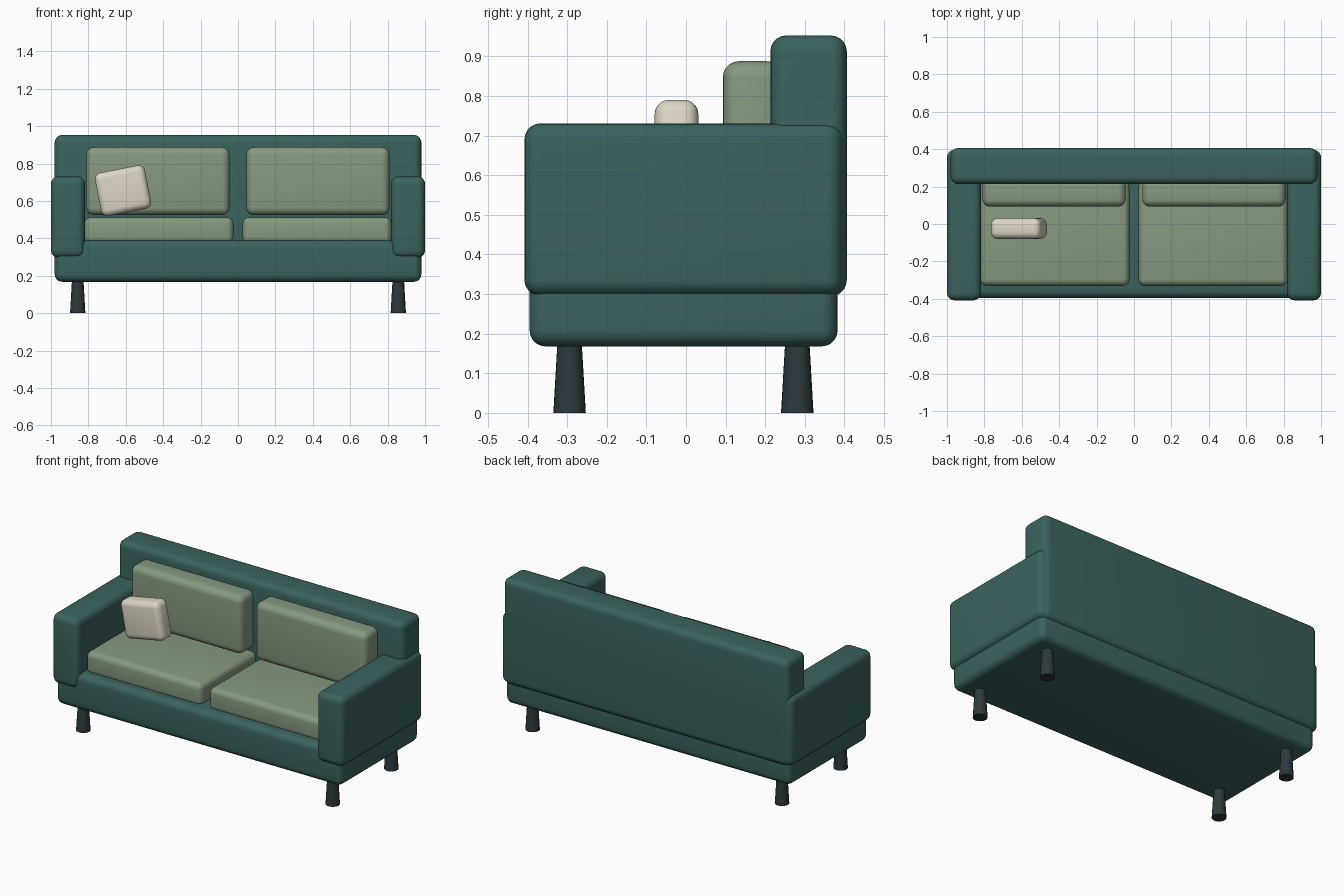
import bpy, math

if "Cube" in bpy.data.objects:
    bpy.data.objects.remove(bpy.data.objects["Cube"])


def material(name, rgb):
    m = bpy.data.materials.new(name)
    m.diffuse_color = (*rgb, 1)
    m.use_nodes = True
    m.node_tree.nodes["Principled BSDF"].inputs["Base Color"].default_value = m.diffuse_color
    return m


TEAL = material("teal fabric", (0.042, 0.125, 0.112))
SAGE = material("sage fabric", (0.24, 0.32, 0.215))
CREAM = material("cream fabric", (0.72, 0.67, 0.56))
DARK = material("dark wood", (0.026, 0.041, 0.047))


def finish(obj, name, mat):
    obj.name = name
    obj.data.materials.append(mat)
    bpy.ops.object.shade_smooth_by_angle(angle=math.radians(35))


def soft_box(name, x, y, z, radius, mat, roll=0):
    """Rounded box from (min, max) ranges, optionally rolled about y."""
    bpy.ops.mesh.primitive_cube_add(size=1)
    obj = bpy.context.object
    obj.scale = [b - a for a, b in (x, y, z)]
    bpy.ops.object.transform_apply(location=False, rotation=False, scale=True)
    obj.location = [(a + b) / 2 for a, b in (x, y, z)]
    obj.rotation_euler.y = roll
    bevel = obj.modifiers.new("round edges", 'BEVEL')
    bevel.width = radius
    bevel.segments = 5
    bpy.ops.object.modifier_apply(modifier=bevel.name)
    finish(obj, name, mat)


# Frame: base and backrest
soft_box("base", (-0.98, 0.98), (-0.395, 0.383), (0.168, 0.392), 0.04, TEAL)
soft_box("backrest", (-0.98, 0.98), (0.213, 0.406), (0.295, 0.953), 0.04, TEAL)

# Arms and cushions, one set per side
for side, s in (("left", -1), ("right", 1)):
    def span(a, b):
        return tuple(sorted((s * a, s * b)))
    soft_box(side + "_arm", span(0.818, 1.0), (-0.408, 0.396), (0.296, 0.731), 0.04, TEAL)
    soft_box(side + "_seat_cushion", span(0.025, 0.82), (-0.331, 0.235), (0.37, 0.513), 0.035, SAGE)
    soft_box(side + "_back_cushion", span(0.045, 0.81), (0.093, 0.245), (0.525, 0.888), 0.04, SAGE)

# Tilted throw pillow
soft_box("throw_pillow", (-0.751, -0.479), (-0.079, 0.031), (0.537, 0.773), 0.035, CREAM,
         roll=math.radians(-11))

# Tapered legs, wider at the floor
for row, y in (("front", -0.294), ("back", 0.281)):
    for side, s in (("left", -1), ("right", 1)):
        bpy.ops.mesh.primitive_cone_add(vertices=24, radius1=0.041, radius2=0.03, depth=0.19,
                                        location=(s * 0.857, y, 0.095))
        finish(bpy.context.object, f"{row}_{side}_leg", DARK)
